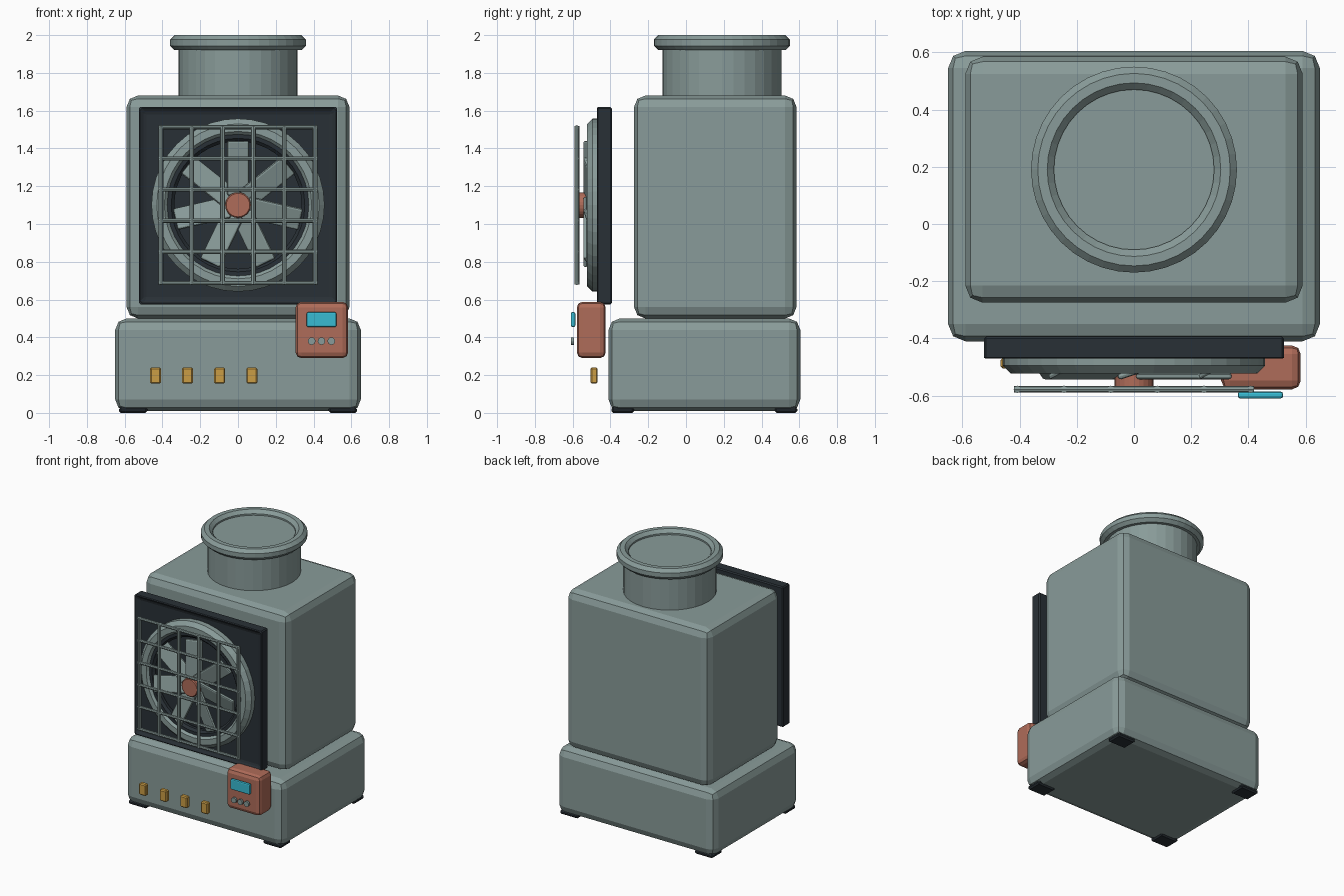
import bpy, bmesh
from math import pi, sin, cos, radians
from mathutils import Matrix, Vector

if "Cube" in bpy.data.objects:
    bpy.data.objects.remove(bpy.data.objects["Cube"], do_unlink=True)


def material(name, rgb):
    m = bpy.data.materials.new(name)
    m.use_nodes = True
    m.diffuse_color = (*rgb, 1)
    m.node_tree.nodes["Principled BSDF"].inputs["Base Color"].default_value = (*rgb, 1)
    return m


GREEN = material("grey green", (0.25, 0.33, 0.32))
DARK = material("charcoal", (0.022, 0.03, 0.037))
RED = material("terracotta", (0.43, 0.15, 0.1))
CYAN = material("cyan", (0.04, 0.5, 0.65))
GOLD = material("gold", (0.6, 0.34, 0.06))

FAN = Vector((0, -0.475, 1.1))  # fan axis point on the frame front
FACING = Matrix.Rotation(pi / 2, 4, "X")  # turns +z to -y


def finish(bm, name, mat, bevel=0, segments=2):
    mesh = bpy.data.meshes.new(name)
    bm.to_mesh(mesh)
    bm.free()
    mesh.materials.append(mat)
    ob = bpy.data.objects.new(name, mesh)
    bpy.context.collection.objects.link(ob)
    if bevel:
        mod = ob.modifiers.new("soft edges", "BEVEL")
        mod.width, mod.segments = bevel, segments
    return ob


def box_mesh(lo, hi):
    lo, hi = Vector(lo), Vector(hi)
    bm = bmesh.new()
    bmesh.ops.create_cube(bm, size=1, matrix=Matrix.Translation((lo + hi) / 2)
                          @ Matrix.Diagonal((*(hi - lo), 1)))
    return bm


def box(name, mat, lo, hi, bevel=0, segments=2):
    return finish(box_mesh(lo, hi), name, mat, bevel, segments)


def rod(name, mat, start, end, radius, sides=32, bevel=0):
    start, end = Vector(start), Vector(end)
    axis = end - start
    turn = axis.to_track_quat("Z", "Y").to_matrix().to_4x4()
    bm = bmesh.new()
    bmesh.ops.create_cone(bm, cap_ends=True, segments=sides, radius1=radius, radius2=radius,
                          depth=axis.length, matrix=Matrix.Translation((start + end) / 2) @ turn)
    ob = finish(bm, name, mat)
    if bevel:
        mod = ob.modifiers.new("soft rim", "BEVEL")
        mod.width, mod.segments = bevel, 1
    return ob


def ring(name, mat, place, major, minor, sides=40, tube=8):
    """Torus whose tube section has flat top, bottom and sides."""
    bm = bmesh.new()
    rows = []
    for i in range(sides):
        a = 2 * pi * i / sides
        row = []
        for j in range(tube):
            t = 2 * pi * (j + 0.5) / tube
            r = major + minor * cos(t)
            row.append(bm.verts.new(place @ Vector((r * cos(a), r * sin(a), minor * sin(t)))))
        rows.append(row)
    for i in range(sides):
        p, q = rows[i], rows[(i + 1) % sides]
        for j in range(tube):
            k = (j + 1) % tube
            bm.faces.new((p[j], q[j], q[k], p[k]))
    return finish(bm, name, mat)


# Housing
box("base", GREEN, (-0.65, -0.41, 0.01), (0.65, 0.605, 0.5), 0.06)
box("body", GREEN, (-0.59, -0.275, 0.5), (0.59, 0.585, 1.68), 0.06)

# Corner feet
for side, x in (("right", -0.555), ("left", 0.555)):
    for end, y in (("front", -0.335), ("back", 0.53)):
        box(f"{end}_{side}_foot", DARK, (x - 0.075, y - 0.06, 0), (x + 0.075, y + 0.06, 0.03), 0.01, 1)

# Outlet collar with rounded rim
rod("collar", GREEN, (0, 0.19, 1.65), (0, 0.19, 1.965), 0.315)
ring("collar_rim", GREEN, Matrix.Translation((0, 0.19, 1.96)), 0.32, 0.0433)

# Fan frame with a recessed front panel
bm = box_mesh((-0.525, -0.475, 0.575), (0.525, -0.393, 1.62))
front = min(bm.faces, key=lambda f: f.calc_center_median().y)
bmesh.ops.inset_region(bm, faces=[front], thickness=0.045)
bmesh.ops.translate(bm, verts=front.verts, vec=(0, 0.02, 0))
finish(bm, "fan_frame", DARK, 0.008, 1)

# Shroud rings
place = Matrix.Translation(FAN) @ FACING
ring("shroud", GREEN, place, 0.41, 0.052)
ring("inner_shroud", DARK, place @ Matrix.Translation((0, 0, 0.005)), 0.365, 0.03)

# Pitched blades around the hub
BLADES = 7
for i in range(BLADES):
    bm = box_mesh((-0.06, 0.05, -0.011), (0.06, 0.34, 0.011))
    spin = Matrix.Rotation(2 * pi * i / BLADES, 4, "Z")
    pitch = Matrix.Rotation(radians(18), 4, "Y")
    bm.transform(place @ spin @ Matrix.Translation((0, 0, 0.042)) @ pitch)
    finish(bm, f"fan_blade_{i + 1}", GREEN, 0.01, 2)
rod("fan_hub", RED, FAN + Vector((0, 0.01, 0)), FAN + Vector((0, -0.097, 0)), 0.068, 24, 0.006)

# Guard grille
HALF, GUARD_Y = 0.408, -0.578
for i in range(6):
    s = -HALF + 2 * HALF * i / 5
    z = FAN.z + s * 1.01
    reach = HALF + 0.012
    rod(f"guard_upright_{i + 1}", GREEN, (s, GUARD_Y, FAN.z - reach), (s, GUARD_Y, FAN.z + reach), 0.013, 8)
    rod(f"guard_crossbar_{i + 1}", GREEN, (-reach, GUARD_Y, z), (reach, GUARD_Y, z), 0.011, 8)

# Control box with screen and buttons
box("control_box", RED, (0.305, -0.578, 0.29), (0.583, -0.425, 0.588), 0.03)
box("screen", CYAN, (0.363, -0.61, 0.455), (0.521, -0.586, 0.533), 0.008)
for i in range(3):
    x = 0.39 + 0.052 * i
    rod(f"button_{i + 1}", GREEN, (x, -0.594, 0.38), (x, -0.61, 0.38), 0.02, 16)

# Row of gold tabs
for i in range(4):
    x = -0.437 + 0.17 * i
    box(f"tab_{i + 1}", GOLD, (x - 0.029, -0.505, 0.155), (x + 0.029, -0.468, 0.24), 0.007, 1)
